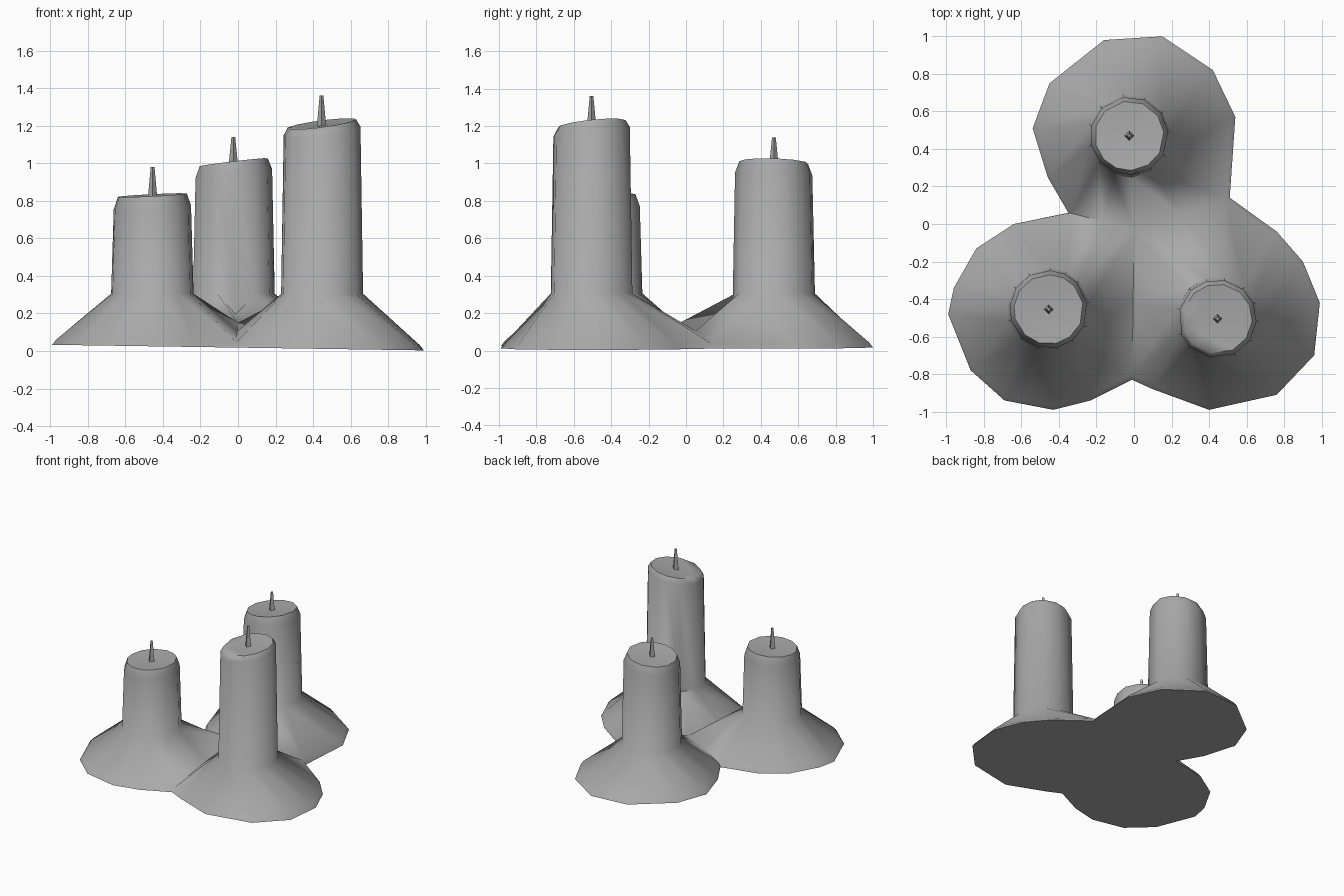
import bpy, bmesh, math
from mathutils import Vector

cube = bpy.data.objects.get("Cube")
if cube:
    bpy.data.objects.remove(cube)

wax = bpy.data.materials.new("grey wax")
wax.use_nodes = True
COLOUR = (0.4, 0.4, 0.4, 1)
wax.diffuse_color = COLOUR
wax.node_tree.nodes["Principled BSDF"].inputs["Base Color"].default_value = COLOUR

# Notches where neighbouring pools of wax meet, then the outline of each pool
NOTCHES = [(-.35, .06), (.51, .14), (-.01, -.83)]
CANDLES = [
    dict(name="back", centre=(-.025, .47), top=1.0, slope=(.12, -.03), drop=.055, dip=.11, tip=1.14,
         pool=[(-.46, .25), (-.54, .51), (-.45, .75), (-.16, .98), (.15, 1), (.42, .82), (.54, .57)]),
    dict(name="left", centre=(.445, -.505), top=1.205, slope=(.13, .1), drop=.035, dip=0, tip=1.36,
         pool=[(.76, -.04), (.9, -.2), (.99, -.42), (.96, -.7), (.76, -.91), (.4, -.99), (.1, -.88)]),
    dict(name="right", centre=(-.455, -.455), top=.825, slope=(.05, .03), drop=.06, dip=0, tip=.98,
         pool=[(-.23, -.94), (-.43, -.99), (-.69, -.94), (-.87, -.78), (-.99, -.48),
               (-.96, -.34), (-.84, -.13), (-.64, 0)]),
]


def finish(name, bm):
    bmesh.ops.recalc_face_normals(bm, faces=bm.faces)
    mesh = bpy.data.meshes.new(name)
    bm.to_mesh(mesh)
    bm.free()
    mesh.materials.append(wax)
    obj = bpy.data.objects.new(name, mesh)
    bpy.context.collection.objects.link(obj)
    return obj


def bridge(bm, a, b):
    for i in range(len(a)):
        j = (i + 1) % len(a)
        bm.faces.new((a[i], a[j], b[j], b[i]))


bm = bmesh.new()
rim_low, rim_high = [], []


def add_rim(p, centre):
    # Bottom edge, leaning slightly to one side, and the inset lip above it
    p, c = Vector(p), Vector(centre)
    z = max(0, .018 - .015 * p.x)
    rim_low.append(bm.verts.new((p.x, p.y, z)))
    q = p + (c - p) * .04
    rim_high.append(bm.verts.new((q.x, q.y, z + .028)))
    return rim_high[-1]


# Wax pool rim, going clockwise
notches, pools = [], []
for notch, candle in zip(NOTCHES, CANDLES):
    notches.append(add_rim(notch, (0, 0)))
    pools.append([add_rim(p, candle["centre"]) for p in candle["pool"]])
bridge(bm, rim_low, rim_high)
bm.faces.new(rim_low)

# Valleys between the pools, meeting in the middle
middle = bm.verts.new((0, -.03, .15))
valleys = []
for v in notches:
    co = (v.co + middle.co) / 2
    valleys.append(bm.verts.new((co.x, co.y, .105)))

# Sloping skirt and column of each candle
for k, candle in enumerate(CANDLES):
    n = (k + 1) % 3
    loop = [middle, valleys[k], notches[k], *pools[k], notches[n], valleys[n]]
    c = Vector(candle["centre"])
    first = math.atan2(middle.co.y - c.y, middle.co.x - c.x)
    angles = []
    for i, v in enumerate(loop):
        actual = (first - math.atan2(v.co.y - c.y, v.co.x - c.x)) % math.tau
        even = math.tau * i / len(loop)
        angles.append(first - (actual + even) / 2 if i else first)

    def ring(radius, height):
        verts = []
        for i, a in enumerate(angles):
            d = Vector((math.cos(a), math.sin(a))) * radius
            verts.append(bm.verts.new((c.x + d.x, c.y + d.y, height(i, d))))
        return verts

    def lid(offset):
        return lambda i, d: candle["top"] + offset + d.dot(Vector(candle["slope"]))

    foot = ring(.222, lambda i, d: .305 - (candle["dip"] if i == 0 else 0))
    shoulder = ring(.208, lid(-candle["drop"]))
    edge = ring(.185, lid(.005))
    dish = ring(.12, lid(0))
    for a, b in zip((loop, foot, shoulder, edge), (foot, shoulder, edge, dish)):
        bridge(bm, a, b)
    hub = bm.verts.new((c.x, c.y, candle["top"] - .005))
    for i in range(len(dish)):
        bm.faces.new((dish[i], dish[(i + 1) % len(dish)], hub))
candles = finish("melted_candles", bm)

# Tapered square wicks
for candle in CANDLES:
    bm = bmesh.new()
    bottom = candle["top"] - .02
    height = candle["tip"] - bottom
    bmesh.ops.create_cone(bm, cap_ends=True, segments=4, radius1=.026, radius2=.01, depth=height)
    bmesh.ops.translate(bm, verts=bm.verts, vec=(*candle["centre"], bottom + height / 2))
    finish(candle["name"] + "_wick", bm)

# Soft shading on the wax only
bpy.ops.object.select_all(action='DESELECT')
candles.select_set(True)
bpy.context.view_layer.objects.active = candles
bpy.ops.object.shade_smooth_by_angle(angle=math.radians(60))
